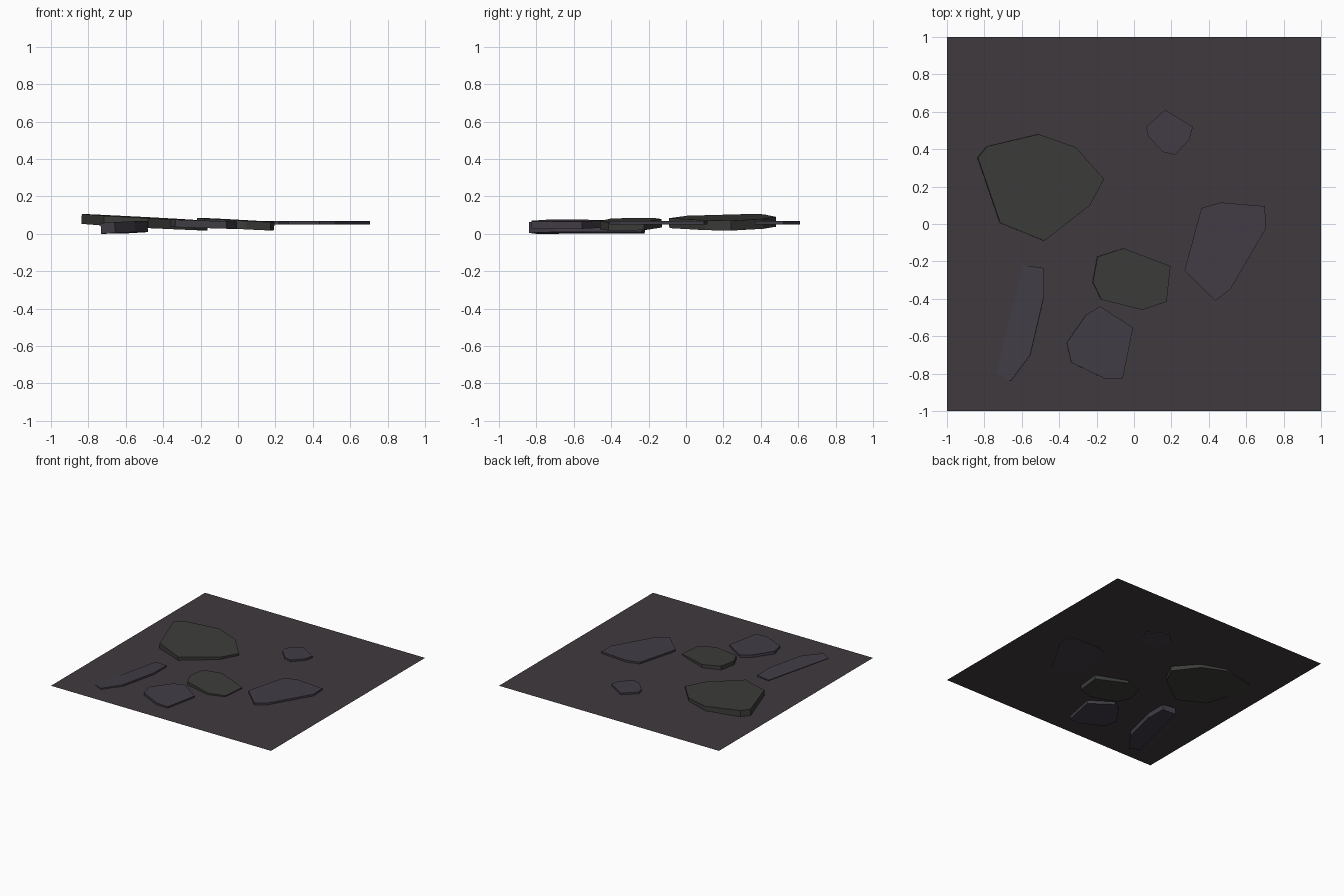
import bpy, bmesh
from mathutils import Vector

if "Cube" in bpy.data.objects:
    bpy.data.objects.remove(bpy.data.objects["Cube"])


def material(name, rgb):
    m = bpy.data.materials.new(name)
    m.diffuse_color = (*rgb, 1)
    m.use_nodes = True
    m.node_tree.nodes["Principled BSDF"].inputs["Base Color"].default_value = m.diffuse_color
    return m


ground_mat = material("dark_ground", (0.051, 0.042, 0.049))
green_mat = material("green_grey_stone", (0.045, 0.047, 0.042))
purple_mat = material("purple_grey_stone", (0.054, 0.046, 0.062))


def finish(bm, name, mat):
    me = bpy.data.meshes.new(name)
    bm.to_mesh(me)
    bm.free()
    me.materials.append(mat)
    ob = bpy.data.objects.new(name, me)
    bpy.context.collection.objects.link(ob)
    return ob


def stone(name, outline, z, slope, thick, mat):
    """Polygonal slab: z is the top height at the middle, slope tilts it in x and y."""
    bm = bmesh.new()
    cx = sum(p[0] for p in outline) / len(outline)
    cy = sum(p[1] for p in outline) / len(outline)
    top = [bm.verts.new((x, y, z + slope[0] * (x - cx) + slope[1] * (y - cy)))
           for x, y in outline]
    face = bm.faces.new(top)
    down = Vector((slope[0], slope[1], -1)).normalized() * thick
    new = bmesh.ops.extrude_face_region(bm, geom=[face], use_keep_orig=True)["geom"]
    bmesh.ops.translate(bm, vec=down,
                        verts=[g for g in new if isinstance(g, bmesh.types.BMVert)])
    bmesh.ops.recalc_face_normals(bm, faces=bm.faces)
    return finish(bm, name, mat)


# Flat ground sheet
bm = bmesh.new()
bmesh.ops.create_grid(bm, x_segments=1, y_segments=1, size=1)
bmesh.ops.translate(bm, vec=(0, 0, 0.054), verts=bm.verts)
finish(bm, "ground", ground_mat)

# Green-grey stones, tipped down to the right
stone("large_stone",
      [(-0.835, 0.355), (-0.785, 0.415), (-0.51, 0.48), (-0.31, 0.41), (-0.16, 0.24),
       (-0.235, 0.10), (-0.48, -0.09), (-0.715, 0.005)],
      0.088, (-0.052, 0.01), 0.053, green_mat)
stone("middle_stone",
      [(-0.22, -0.31), (-0.195, -0.175), (-0.055, -0.13), (0.195, -0.225),
       (0.175, -0.415), (0.045, -0.46), (-0.175, -0.405)],
      0.075, (-0.052, 0.015), 0.045, green_mat)

# Purple-grey stones
stone("long_stone",
      [(-0.735, -0.80), (-0.66, -0.84), (-0.555, -0.70), (-0.485, -0.40),
       (-0.485, -0.235), (-0.595, -0.22)],
      0.064, (0.06, -0.01), 0.058, purple_mat)
stone("front_stone",
      [(-0.36, -0.635), (-0.255, -0.485), (-0.18, -0.44), (-0.005, -0.555),
       (-0.06, -0.825), (-0.16, -0.825), (-0.335, -0.74)],
      0.072, (-0.03, 0.005), 0.04, purple_mat)
stone("right_stone",
      [(0.27, -0.25), (0.36, 0.085), (0.465, 0.115), (0.70, 0.095), (0.705, -0.025),
       (0.515, -0.35), (0.435, -0.41)],
      0.069, (0, 0), 0.02, purple_mat)
stone("small_stone",
      [(0.065, 0.52), (0.165, 0.61), (0.315, 0.52), (0.295, 0.45), (0.22, 0.37),
       (0.155, 0.385), (0.075, 0.47)],
      0.069, (0, 0), 0.02, purple_mat)
